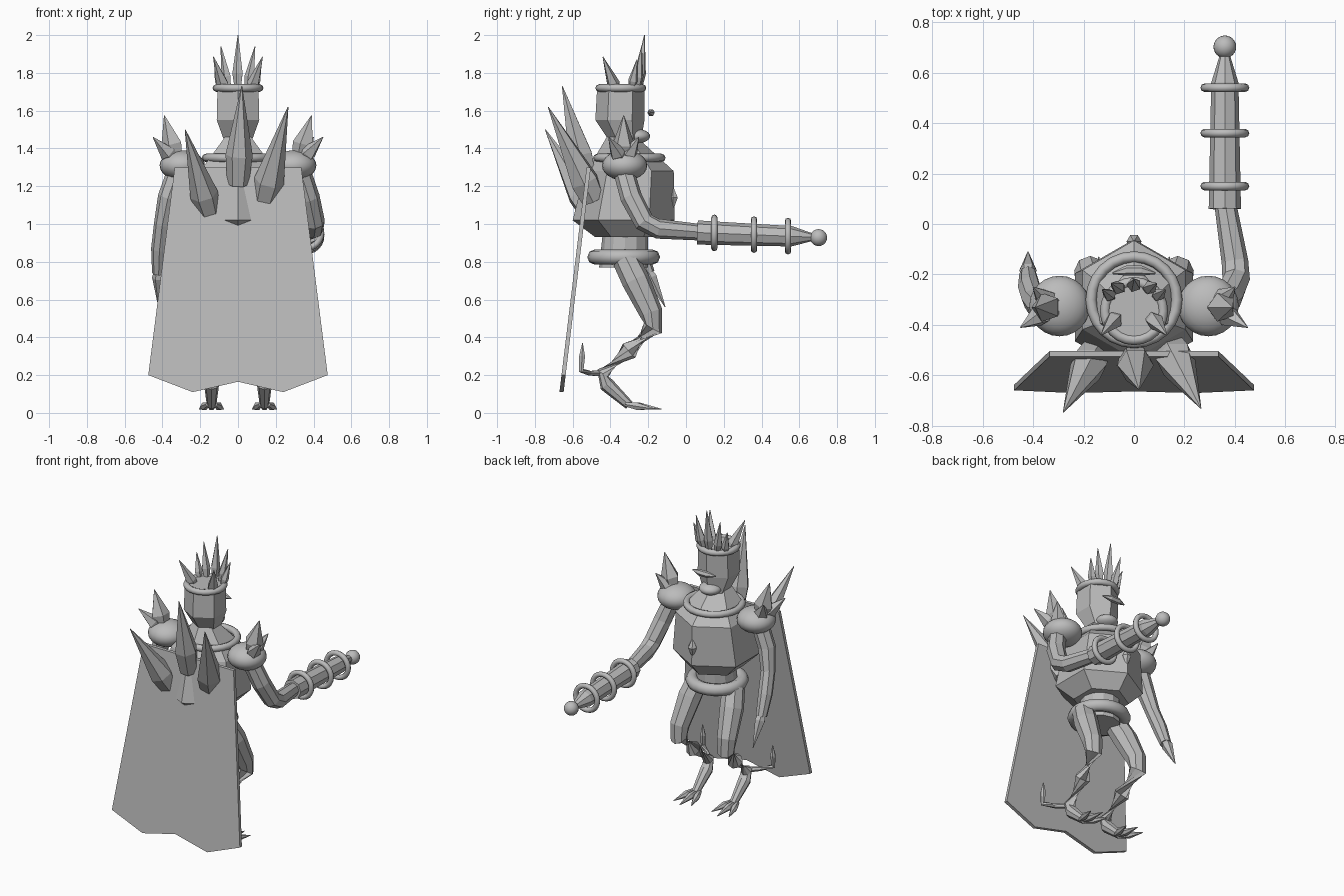
import bpy, bmesh, math
from mathutils import Vector

cube = bpy.data.objects.get("Cube")
if cube:
    bpy.data.objects.remove(cube, do_unlink=True)

grey = bpy.data.materials.new("plain grey")
grey.use_nodes = True
grey.diffuse_color = (0.5, 0.5, 0.5, 1)
grey.node_tree.nodes["Principled BSDF"].inputs["Base Color"].default_value = (0.5, 0.5, 0.5, 1)


def finish(bm, name):
    bmesh.ops.recalc_face_normals(bm, faces=bm.faces)
    mesh = bpy.data.meshes.new(name)
    bm.to_mesh(mesh)
    bm.free()
    mesh.materials.append(grey)
    ob = bpy.data.objects.new(name, mesh)
    bpy.context.collection.objects.link(ob)
    return ob


def skin(bm, rings):
    """Bridge consecutive vertex rings and cap both ends."""
    n = len(rings[0])
    for a, b in zip(rings, rings[1:]):
        for i in range(n):
            j = (i + 1) % n
            bm.faces.new((a[i], a[j], b[j], b[i]))
    bm.faces.new(rings[0])
    bm.faces.new(rings[-1])


def tube(name, points, radii, sides=8):
    """Faceted tube through points with a radius at each."""
    bm = bmesh.new()
    pts = [Vector(p) for p in points]
    rings = []
    for k, p in enumerate(pts):
        d = (pts[min(k + 1, len(pts) - 1)] - pts[max(k - 1, 0)]).normalized()
        ref = Vector((0, 0, 1)) if abs(d.z) < 0.75 else Vector((0, 1, 0))
        u = d.cross(ref).normalized()
        w = d.cross(u)
        rings.append([bm.verts.new(p + radii[k] * (u * math.cos(t) + w * math.sin(t)))
                      for t in (2 * math.pi * i / sides for i in range(sides))])
    skin(bm, rings)
    return finish(bm, name)


def spike(name, base, tip, r, sides=5, belly=0.3, start=0.55):
    a, b = Vector(base), Vector(tip)
    return tube(name, [a, a.lerp(b, belly), b], [r * start, r, 0.002], sides)


def stack(name, levels, sides=6):
    """Upright faceted body; levels are (z, centre y, radius)."""
    bm = bmesh.new()
    rings = []
    for z, cy, r in levels:
        rings.append([bm.verts.new((r * math.sin(t), cy + r * math.cos(t), z))
                      for t in (2 * math.pi * i / sides for i in range(sides))])
    skin(bm, rings)
    return finish(bm, name)


def ball(name, loc, scale):
    bm = bmesh.new()
    bmesh.ops.create_uvsphere(bm, u_segments=24, v_segments=12, radius=1)
    for v in bm.verts:
        v.co = Vector(loc) + Vector(a * s for a, s in zip(v.co, scale))
    ob = finish(bm, name)
    for p in ob.data.polygons:
        p.use_smooth = True


def ring(name, loc, major, minor, tilt=0):
    bpy.ops.mesh.primitive_torus_add(location=loc, rotation=(tilt, 0, 0), major_radius=major,
                                     minor_radius=minor, major_segments=24, minor_segments=8)
    ob = bpy.context.object
    ob.name = name
    ob.data.materials.append(grey)
    bpy.ops.object.shade_smooth_by_angle(angle=math.radians(50))


# Body, neck and head
stack("torso", [(0.93, -0.31, 0.17), (1.02, -0.33, 0.27), (1.28, -0.3, 0.235),
                (1.34, -0.31, 0.18), (1.46, -0.34, 0.08)])
stack("waist", [(0.77, -0.33, 0.13), (0.96, -0.32, 0.12)], 12)
ring("belt", (0, -0.33, 0.825), 0.153, 0.04)
ring("collar", (0, -0.3, 1.35), 0.17, 0.022)
stack("head", [(1.43, -0.32, 0.08), (1.55, -0.35, 0.13), (1.73, -0.345, 0.125)])
ball("throat", (0, -0.26, 1.465), (0.07, 0.07, 0.038))
tube("lips", [(-0.085, -0.195, 1.59), (-0.03, -0.185, 1.59), (0.03, -0.185, 1.59),
              (0.085, -0.195, 1.59)], [0.004, 0.02, 0.02, 0.004], 6)
tube("chest_gem", [(0, -0.07, 1.07), (0, -0.07, 1.14), (0, -0.07, 1.2)],
     [0.002, 0.03, 0.002], 6)

# Crown
ring("crown_band", (0, -0.345, 1.72), 0.115, 0.02)
spike("crown_spike_middle", (0, -0.25, 1.71), (0, -0.22, 2.0), 0.03)
for s in (-1, 1):
    spike("crown_spike_inner", (s * 0.05, -0.26, 1.71), (s * 0.09, -0.235, 1.94), 0.028)
    spike("crown_spike_outer", (s * 0.085, -0.29, 1.71), (s * 0.125, -0.26, 1.87), 0.026)
    spike("crown_spike_back", (s * 0.06, -0.36, 1.68), (s * 0.13, -0.44, 1.885), 0.035)

# Cape
bm = bmesh.new()
outline = [(-0.335, 1.3), (0.335, 1.3), (0.475, 0.2), (0.24, 0.11),
           (0, 0.165), (-0.24, 0.11), (-0.475, 0.2)]
layers = [[bm.verts.new((x, -0.515 - (1.3 - z) * 0.121 + off, z)) for x, z in outline]
          for off in (-0.011, 0.011)]
skin(bm, layers)
finish(bm, "cape")

# Large back spikes
spike("back_spike_middle", (0, -0.52, 1.21), (0.02, -0.655, 1.73), 0.072, 6, 0.3, 0.8)
spike("back_spike_left", (0.14, -0.49, 1.13), (0.265, -0.73, 1.62), 0.08, 6, 0.2, 0.85)
spike("back_spike_right", (-0.155, -0.51, 1.07), (-0.28, -0.745, 1.5), 0.075, 6, 0.2, 0.85)

# Shoulders and legs, mirrored
for s, side in ((-1, "right"), (1, "left")):
    ball("shoulder_" + side, (s * 0.295, -0.325, 1.31), (0.12, 0.12, 0.08))
    for tip, r in (((0.39, -0.33, 1.575), 0.06), ((0.45, -0.41, 1.46), 0.045),
                   ((0.4, -0.25, 1.46), 0.045)):
        spike("shoulder_spike_" + side, (s * 0.32, -0.33, 1.32), (s * tip[0], tip[1], tip[2]), r, 5, 0.4)
    tube("leg_" + side,
         [(s * 0.13, -0.32, 0.81), (s * 0.155, -0.265, 0.7), (s * 0.175, -0.185, 0.53),
          (s * 0.175, -0.175, 0.45), (s * 0.155, -0.3, 0.33), (s * 0.14, -0.44, 0.21),
          (s * 0.14, -0.42, 0.15), (s * 0.14, -0.3, 0.04)],
         [0.07, 0.075, 0.062, 0.055, 0.05, 0.036, 0.04, 0.025])
    for dx in (-0.065, 0, 0.065):
        spike("toe_" + side, (s * 0.14 + dx * 0.3, -0.32, 0.045),
              (s * 0.14 + dx, -0.13 - abs(dx) * 0.5, 0.02), 0.022, 6, 0.4)
    # heel spur with upright barb
    tube("heel_spur_" + side, [(s * 0.14, -0.45, 0.21), (s * 0.2, -0.51, 0.21),
                               (s * 0.26, -0.555, 0.225), (s * 0.26, -0.55, 0.3),
                               (s * 0.26, -0.548, 0.37)],
         [0.018, 0.014, 0.015, 0.018, 0.002], 6)

# Clawed arm
tube("arm_right", [(-0.32, -0.33, 1.28), (-0.37, -0.33, 1.14), (-0.4, -0.3, 1.0),
                   (-0.415, -0.25, 0.87), (-0.42, -0.2, 0.74)],
     [0.055, 0.055, 0.045, 0.045, 0.035])
spike("claw_right", (-0.42, -0.21, 0.77), (-0.42, -0.11, 0.56), 0.035, 6, 0.25)

# Cannon arm
tube("arm_left", [(0.33, -0.33, 1.28), (0.375, -0.29, 1.14), (0.405, -0.22, 1.01),
                  (0.4, -0.15, 0.975), (0.36, 0.09, 0.955)],
     [0.055, 0.058, 0.055, 0.053, 0.043])
tube("cannon", [(0.36, 0.06, 0.955), (0.36, 0.56, 0.935), (0.36, 0.67, 0.93)],
     [0.064, 0.054, 0.02], 8)
for y, z in ((0.15, 0.953), (0.36, 0.944), (0.54, 0.936)):
    ring("cannon_ring", (0.36, y, z), 0.08, 0.017, math.pi / 2)
ball("cannon_tip", (0.36, 0.702, 0.928), (0.045, 0.045, 0.045))
